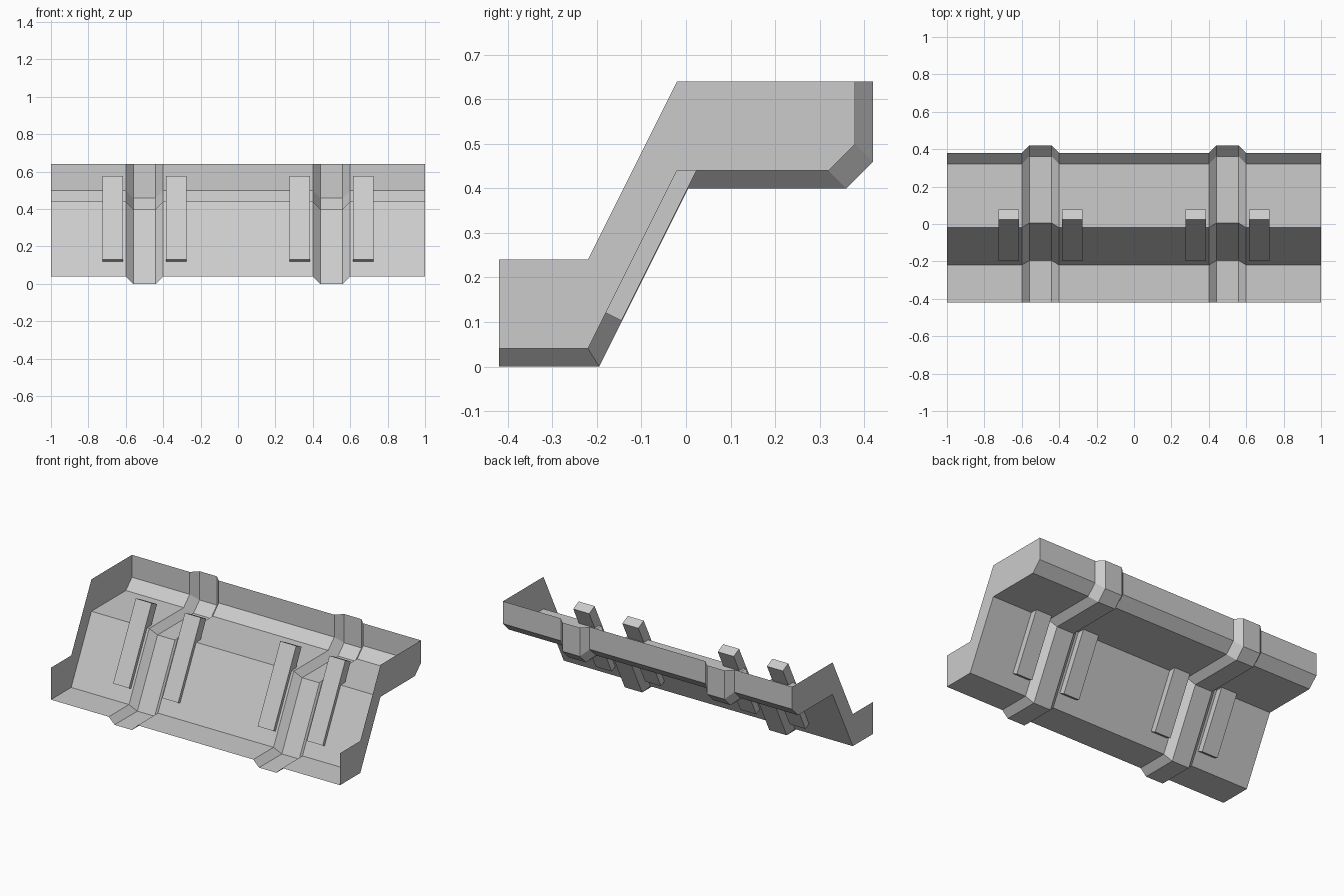
import bpy, bmesh, math

if "Cube" in bpy.data.objects:
    bpy.data.objects.remove(bpy.data.objects["Cube"])

# Cross-sections (y, z): the plain trough and the ribs pushed 0.04 outward
BASE = [(-.42, .04), (-.22, .04), (-.02, .44), (.32, .44), (.38, .50), (.38, .64)]
RIB = [(-.42, 0), (-.195, 0), (.005, .40), (.36, .40), (.42, .46), (.42, .64)]
STATIONS = [(-1, BASE), (-.6, BASE), (-.56, RIB), (-.44, RIB), (-.4, BASE),
            (.4, BASE), (.44, RIB), (.56, RIB), (.6, BASE), (1, BASE)]


def add_object(name, bm):
    mesh = bpy.data.meshes.new(name)
    bm.to_mesh(mesh)
    bm.free()
    obj = bpy.data.objects.new(name, mesh)
    bpy.context.collection.objects.link(obj)
    return obj


# Stepped open shell, lofted along x through the rib stations
bm = bmesh.new()
rows = [[bm.verts.new((x, y, z)) for y, z in prof] for x, prof in STATIONS]
for a, b in zip(rows, rows[1:]):
    for i in range(len(a) - 1):
        bm.faces.new((a[i], a[i + 1], b[i + 1], b[i]))

# End walls rise above the floor at both ends
for row, x in ((rows[0], -1), (rows[-1], 1)):
    top = [bm.verts.new((x, y, z)) for y, z in [(-.02, .64), (-.22, .24), (-.42, .24)]]
    lo, hi = row, top
    bm.faces.new((lo[0], lo[1], hi[1], hi[2]))
    bm.faces.new((lo[1], lo[2], hi[0], hi[1]))
    bm.faces.new((lo[2], lo[3], lo[4], lo[5], hi[0]))
bmesh.ops.recalc_face_normals(bm, faces=bm.faces)
bm.normal_update()
# Make the floor face downward, so the outer side is the front side
floor = min(bm.faces, key=lambda f: f.calc_center_median().z)
if floor.normal.z > 0:
    bmesh.ops.reverse_faces(bm, faces=bm.faces)
add_object("stepped_shell", bm)

# Slanted bars set through the sloping wall, one on each side of each rib
for i, x in enumerate((-.67, -.33, .33, .67)):
    bm = bmesh.new()
    bmesh.ops.create_cube(bm, size=1)
    bmesh.ops.scale(bm, vec=(.11, .06, .5), verts=bm.verts)
    bar = add_object(f"slanted_bar_{i + 1}", bm)
    bar.location = (x, -.06, .34)
    bar.rotation_euler.x = -math.atan(.5)
